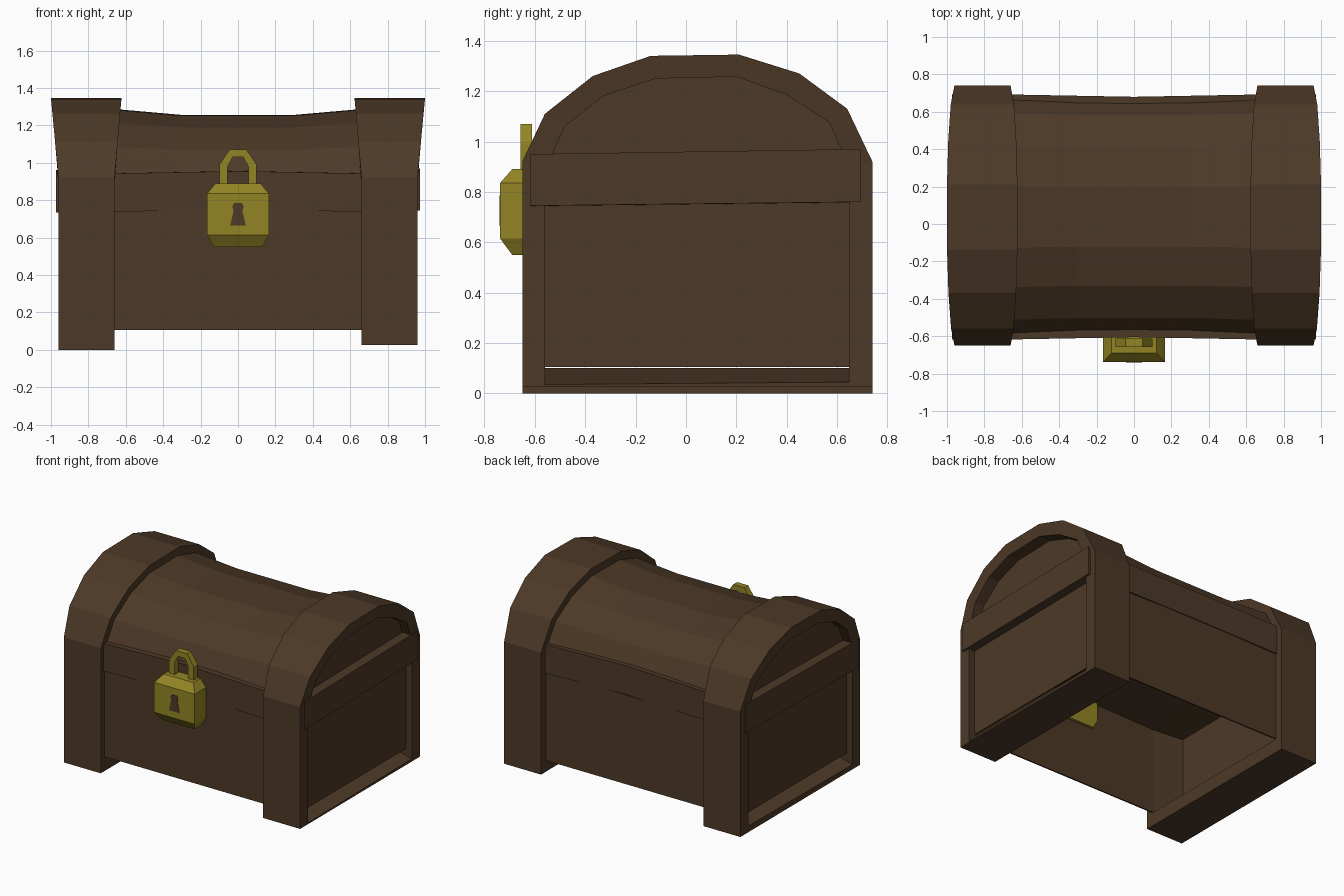
import bpy, bmesh

if "Cube" in bpy.data.objects:
    bpy.data.objects.remove(bpy.data.objects["Cube"])


def material(name, rgb):
    m = bpy.data.materials.new(name)
    m.diffuse_color = (*rgb, 1)
    m.use_nodes = True
    m.node_tree.nodes["Principled BSDF"].inputs["Base Color"].default_value = m.diffuse_color
    return m


WOOD = material("dark_wood", (0.074, 0.041, 0.020))
GOLD = material("old_gold", (0.29, 0.235, 0.018))


def loft(name, sections, mat, wrap=False, cap=True):
    """Skin a row of equal-length closed loops; wrap joins last to first."""
    bm = bmesh.new()
    rows = [[bm.verts.new(p) for p in s] for s in sections]
    n, k = len(rows[0]), len(rows)
    for i in range(k if wrap else k - 1):
        a, b = rows[i], rows[(i + 1) % k]
        for j in range(n):
            bm.faces.new((a[j], a[(j + 1) % n], b[(j + 1) % n], b[j]))
    if cap and not wrap:
        bm.faces.new(rows[0])
        bm.faces.new(rows[-1])
    bmesh.ops.recalc_face_normals(bm, faces=bm.faces)
    me = bpy.data.meshes.new(name)
    bm.to_mesh(me)
    bm.free()
    me.materials.append(mat)
    ob = bpy.data.objects.new(name, me)
    bpy.context.collection.objects.link(ob)
    return ob


def rect(y0, y1, x, z):
    return [(-x, y0, z), (x, y0, z), (x, y1, z), (-x, y1, z)]


# arch outlines in (y, z)
ARCH = [(-.65, .92), (-.56, 1.11), (-.37, 1.26), (-.14, 1.34),
        (.21, 1.345), (.45, 1.27), (.64, 1.13), (.74, .92)]
INNER = [(-.56, .89), (-.48, 1.06), (-.33, 1.18), (-.12, 1.25),
         (.2, 1.257), (.4, 1.185), (.57, 1.075), (.647, .9)]

# flared end bands, each a closed frame round the chest
def flare(z):
    return max(0, (z - .92) / .425)


def band(name, side, z0):
    outer = [(-.65, z0)] + ARCH + [(.74, z0)]
    lip = [(-.56, .035)] + INNER + [(.647, .045)]
    back = [(-.595, .1)] + [(-.595, .89)] + INNER[1:-1] + [(.67, .9), (.67, .1)]

    def loop(pts, inside):
        return [(side * (.66 - .037 * flare(z) if inside else .96 + .04 * flare(z)), y, z)
                for y, z in pts]
    loft(name, [loop(outer, True), loop(outer, False), loop(lip, False), loop(back, True)],
         WOOD, wrap=True)


band("left_band", -1, 0.0)
band("right_band", 1, 0.025)

# hollow body, open underneath
body = loft("body", [rect(-.605, .68, .91, .105), rect(-.605, .68, .91, .76)], WOOD, cap=False)
mod = body.modifiers.new("wall", 'SOLIDIFY')
mod.thickness = .015
mod.offset = -1

# rim strip between body and lid, slightly pinched in the middle
rim = []
for x, d, z in [(-.974, 0, .94), (-.64, 0, .943), (0, .012, .955), (.64, 0, .943), (.974, 0, .95)]:
    rim.append([(x, -.617 + d, z - .205), (x, .692 - d, z - .19),
                (x, .692 - d, z + .02), (x, -.617 + d, z)])
loft("rim", rim, WOOD)

# sagging barrel lid
lid = []
for x, sy, sz in [(-.9, .93, .88), (-.64, .92, .86), (-.3, .905, .79),
                  (.3, .905, .79), (.64, .92, .86), (.9, .93, .88)]:
    lid.append([(x, .045 + (y - .045) * sy, .92 + (z - .92) * sz) for y, z in ARCH])
loft("lid", lid, WOOD)

# padlock body with sloped top and bottom
loft("padlock", [rect(-.69, -.575, .13, .55), rect(-.738, -.575, .165, .615),
                 rect(-.738, -.575, .165, .835), rect(-.69, -.575, .12, .89)], GOLD)

# shackle: outer and inner outline points paired along the loop
path = [(.1, .87, .055, .87), (.1, .99, .055, .98), (.045, 1.07, .028, 1.03)]
path += [(-a, b, -c, d) for a, b, c, d in reversed(path)]
loft("shackle", [[(a, -.657, b), (a, -.612, b), (c, -.612, d), (c, -.657, d)]
                 for a, b, c, d in path], GOLD)

# keyhole plate
half = [(.042, .665), (.024, .74), (.03, .765), (.022, .785)]
key = half + [(-x, z) for x, z in reversed(half)]
loft("keyhole", [[(x, y, z) for x, z in key] for y in (-.735, -.741)], WOOD)
